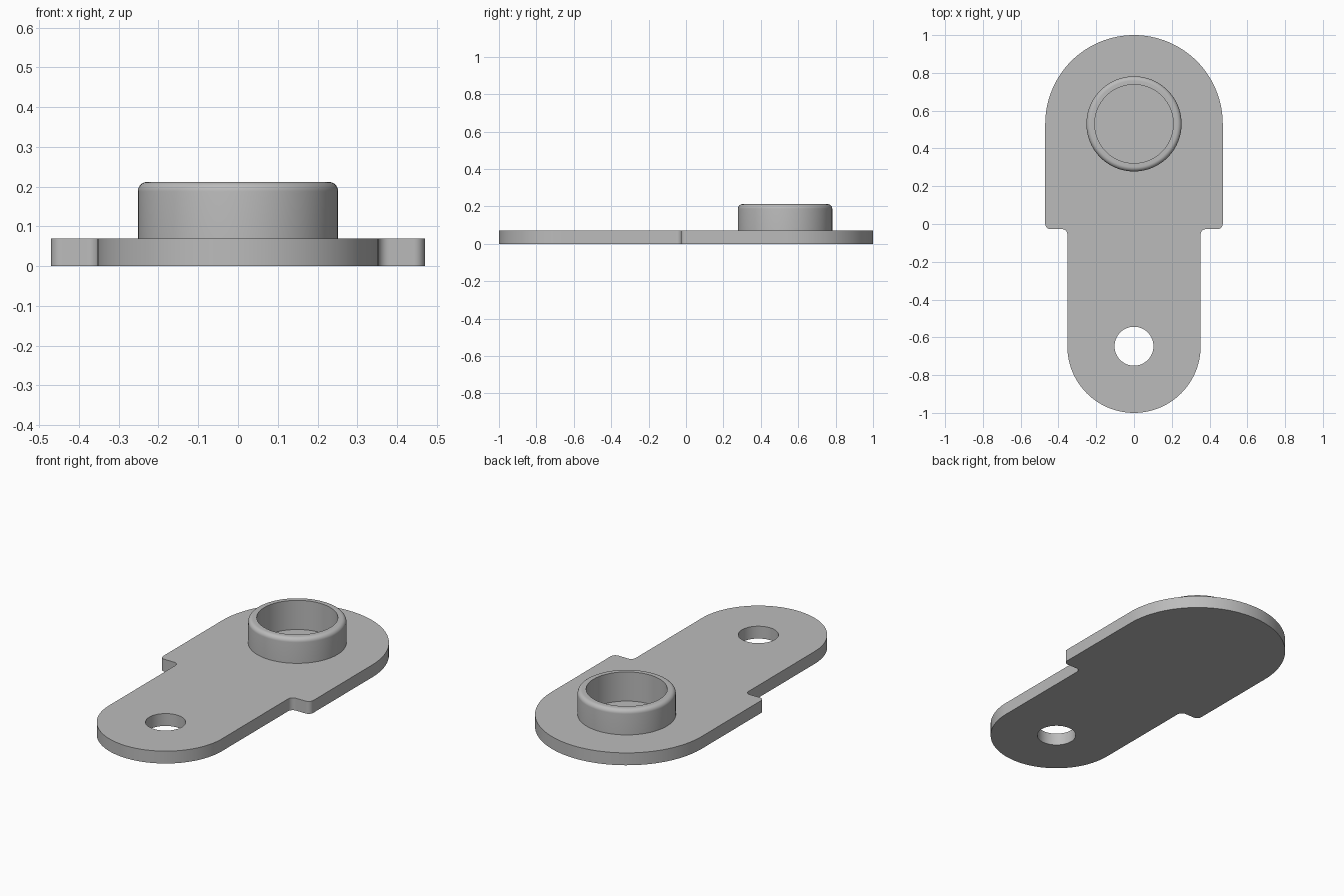
import bpy
import bmesh
from math import cos, sin, radians, pi
from mathutils import Vector, Matrix

if "Cube" in bpy.data.objects:
    bpy.data.objects.remove(bpy.data.objects["Cube"])

THICK, TOP, FLOOR = 0.07, 0.212, 0.047
BOSS_Y, HOLE_Y = 0.53, -0.647
HEAD_R, TAIL_R = 0.47, 0.353
BOSS_R, BORE_R, HOLE_R = 0.252, 0.208, 0.103
STEP_Y, CORNER = -0.027, 0.028
SEGS = 96

grey = bpy.data.materials.new("grey metal")
grey.use_nodes = True
colour = (0.5, 0.5, 0.5, 1)
grey.diffuse_color = colour
grey.node_tree.nodes["Principled BSDF"].inputs["Base Color"].default_value = colour


def make_object(name, bm):
    bmesh.ops.recalc_face_normals(bm, faces=bm.faces)
    mesh = bpy.data.meshes.new(name)
    bm.to_mesh(mesh)
    bm.free()
    mesh.materials.append(grey)
    obj = bpy.data.objects.new(name, mesh)
    bpy.context.collection.objects.link(obj)
    return obj


def activate(obj):
    bpy.ops.object.select_all(action='DESELECT')
    obj.select_set(True)
    bpy.context.view_layer.objects.active = obj


def arc(cx, cy, r, start, end, steps):
    angles = [radians(start + (end - start) * i / steps) for i in range(steps + 1)]
    return [(cx + r * cos(a), cy + r * sin(a)) for a in angles]


def cut_cylinder(target, y, radius, low, high):
    bm = bmesh.new()
    bmesh.ops.create_cone(bm, cap_ends=True, segments=SEGS, radius1=radius, radius2=radius,
                          depth=high - low,
                          matrix=Matrix.Translation((0, y, (low + high) / 2)))
    cutter = make_object("cutter", bm)
    cutter.hide_render = True
    mod = target.modifiers.new("cut", 'BOOLEAN')
    mod.operation, mod.solver, mod.object = 'DIFFERENCE', 'EXACT', cutter
    activate(target)
    bpy.ops.object.modifier_apply(modifier=mod.name)
    bpy.data.objects.remove(cutter)


# Base plate: right half outline from tail tip to head tip, then mirrored
half = arc(0, HOLE_Y, TAIL_R, -90, 0, 32)
half += arc(TAIL_R + CORNER, STEP_Y - CORNER, CORNER, 180, 90, 8)
half += arc(HEAD_R - CORNER, STEP_Y + CORNER, CORNER, -90, 0, 8)
half += arc(0, BOSS_Y, HEAD_R, 0, 90, 32)
outline = half + [(-x, y) for x, y in reversed(half[1:-1])]
bm = bmesh.new()
face = bm.faces.new([bm.verts.new((x, y, 0)) for x, y in outline])
top = bmesh.ops.extrude_face_region(bm, geom=[face])
bmesh.ops.translate(bm, vec=(0, 0, THICK),
                    verts=[v for v in top["geom"] if isinstance(v, bmesh.types.BMVert)])
plate = make_object("base_plate", bm)

# Through hole in the tail and blind pocket under the collar
cut_cylinder(plate, HOLE_Y, HOLE_R, -0.1, 0.2)
cut_cylinder(plate, BOSS_Y, BORE_R, FLOOR, 0.2)

# Collar: revolved wall with a rounded outer rim
round_r = 0.024
profile = [(BORE_R, THICK), (BORE_R, TOP)]
profile += arc(BOSS_R - round_r, TOP - round_r, round_r, 90, 0, 8)
profile.append((BOSS_R, THICK))
bm = bmesh.new()
verts = [bm.verts.new((r, BOSS_Y, z)) for r, z in profile]
edges = [bm.edges.new(pair) for pair in zip(verts, verts[1:])]
bmesh.ops.spin(bm, geom=verts + edges, cent=Vector((0, BOSS_Y, 0)), axis=(0, 0, 1),
               angle=2 * pi, steps=SEGS, use_merge=True)
bmesh.ops.remove_doubles(bm, verts=bm.verts, dist=0.0001)
collar = make_object("collar", bm)
# Outward winding for the open-bottomed wall
rim = max(collar.data.polygons, key=lambda p: p.center.z)
if rim.normal.z < 0:
    collar.data.flip_normals()

for obj in (plate, collar):
    activate(obj)
    bpy.ops.object.shade_smooth_by_angle(angle=radians(30))
